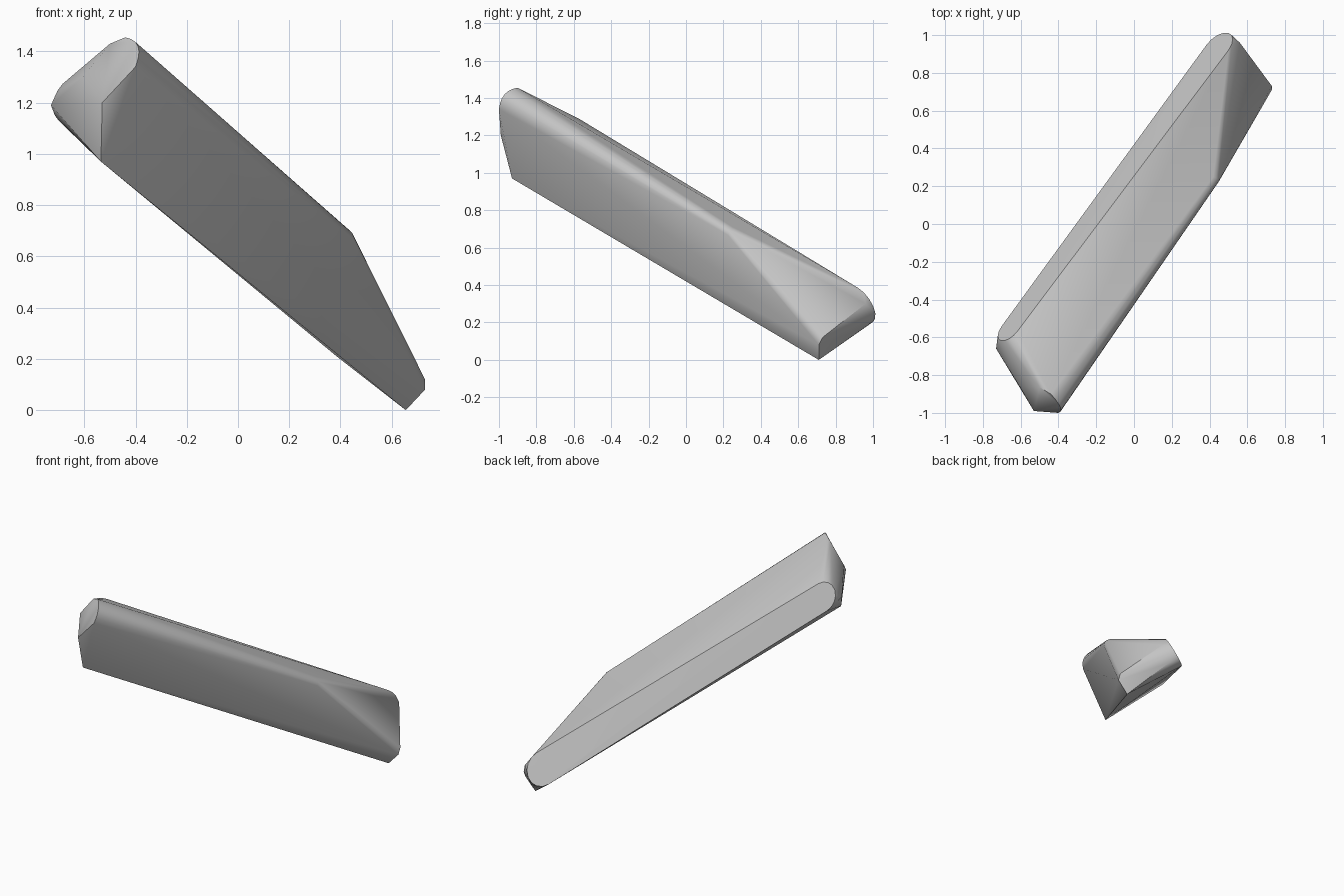
import bpy, bmesh, math
from mathutils import Vector as V

cube = bpy.data.objects.get("Cube")
if cube:
    bpy.data.objects.remove(cube, do_unlink=True)

grey = bpy.data.materials.new("plain_grey")
grey.use_nodes = True
colour = (0.55, 0.55, 0.55, 1)
grey.diffuse_color = colour
grey.node_tree.nodes["Principled BSDF"].inputs["Base Color"].default_value = colour

AXIS = V((0.73, 1.0, -0.6)).normalized()  # long direction of the bar


def round_end(inner, outer, sign, steps=8):
    """Half circle from inner to outer, bulging along the axis."""
    centre, half = (inner + outer) / 2, (inner - outer) / 2
    bulge = AXIS * half.length * sign
    angles = [math.pi * i / steps for i in range(steps + 1)]
    return [centre + half * math.cos(a) + bulge * math.sin(a) for a in angles]


def round_edge(start, middle, end, steps=6):
    """Smooth arc through three points across the ridge."""
    control = middle * 2 - (start + end) / 2
    ts = [i / steps for i in range(steps + 1)]
    return [start * (1 - t) ** 2 + control * 2 * t * (1 - t) + end * t * t for t in ts]


# narrow strip with round ends
points = round_end(V((-0.615, -0.565, 1.285)), V((-0.70, -0.54, 1.13)), -1)
points += round_end(V((0.50, 0.92, 0.385)), V((0.385, 0.95, 0.21)), 1)

# rounded ridge, from the high end to the elbow
points += round_edge(V((-0.44, -0.90, 1.455)), V((-0.39, -0.97, 1.42)), V((-0.40, -1.0, 1.34)))
points += round_edge(V((0.42, 0.25, 0.71)), V((0.45, 0.23, 0.68)), V((0.43, 0.215, 0.635)))

# corners of the high end
points += [V(p) for p in (
    (-0.50, -0.865, 1.43), (-0.605, -0.86, 1.30), (-0.53, -0.99, 1.20),
    (-0.73, -0.66, 1.19), (-0.535, -0.93, 0.97))]

# corners of the low, tapered end
points += [V(p) for p in (
    (0.655, 0.71, 0.0), (0.73, 0.71, 0.08), (0.73, 0.73, 0.12),
    (0.56, 0.96, 0.30), (0.51, 0.965, 0.18))]

# wrap the corners into one solid bar
bm = bmesh.new()
for p in points:
    bm.verts.new(p)
bmesh.ops.convex_hull(bm, input=bm.verts[:])
loose = [v for v in bm.verts if not v.link_faces]
bmesh.ops.delete(bm, geom=loose, context='VERTS')
bmesh.ops.dissolve_limit(bm, angle_limit=math.radians(2),
                         verts=bm.verts[:], edges=bm.edges[:])
bmesh.ops.recalc_face_normals(bm, faces=bm.faces[:])
mesh = bpy.data.meshes.new("faceted_bar")
bm.to_mesh(mesh)
bm.free()
mesh.materials.append(grey)

bar = bpy.data.objects.new("faceted_bar", mesh)
bpy.context.collection.objects.link(bar)
bpy.ops.object.select_all(action='DESELECT')
bar.select_set(True)
bpy.context.view_layer.objects.active = bar
bpy.ops.object.shade_smooth_by_angle(angle=math.radians(35))
